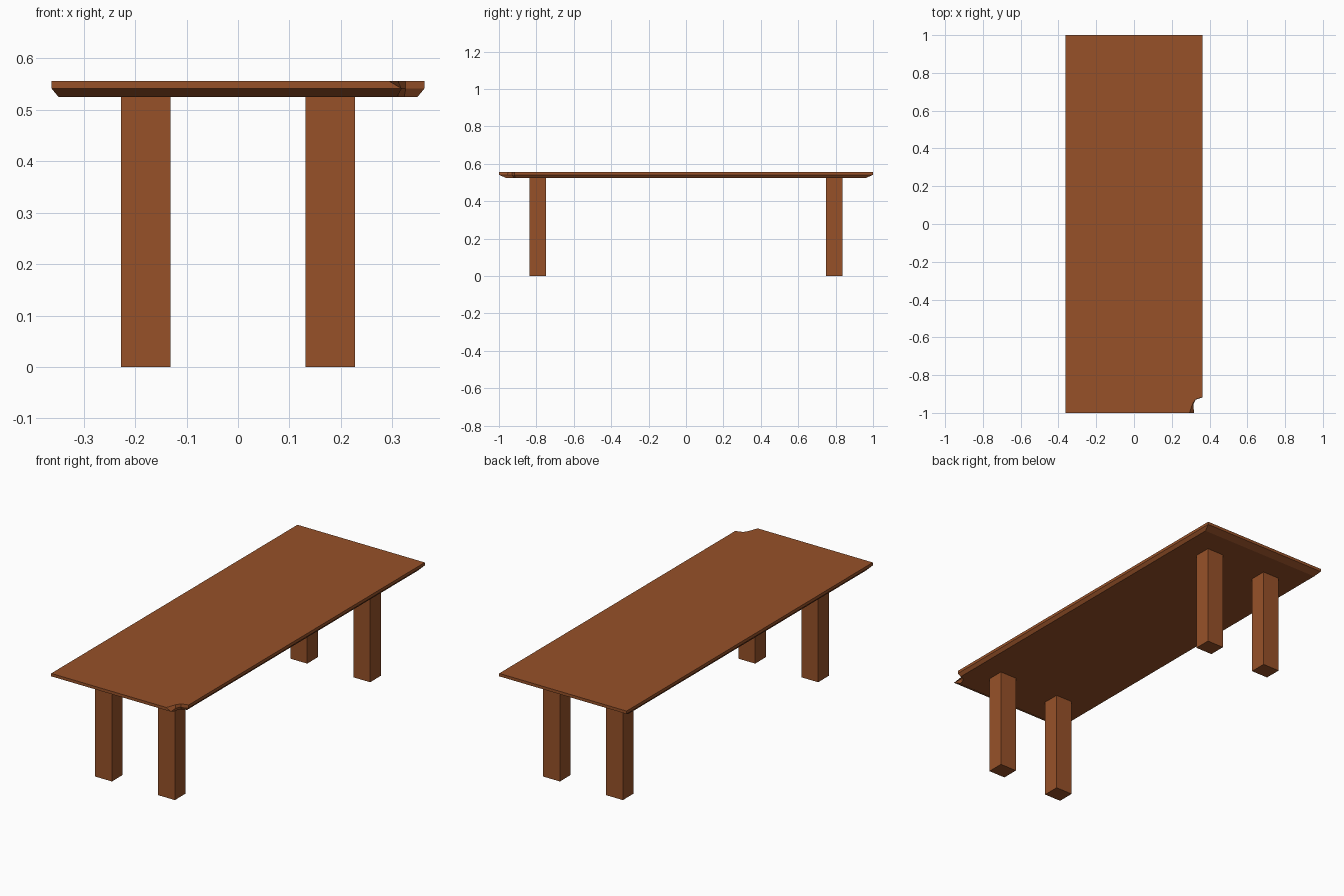
import bpy, bmesh

if "Cube" in bpy.data.objects:
    bpy.data.objects.remove(bpy.data.objects["Cube"])

wood = bpy.data.materials.new("brown_wood")
wood.diffuse_color = (0.31, 0.083, 0.022, 1)
wood.use_nodes = True
wood.node_tree.nodes["Principled BSDF"].inputs["Base Color"].default_value = wood.diffuse_color

HX, HY = 0.362, 1.0           # half size of the table top
Z_BOT, Z_MID, Z_TOP = 0.525, 0.541, 0.556


def finish(bm, name):
    bmesh.ops.recalc_face_normals(bm, faces=bm.faces[:])
    mesh = bpy.data.meshes.new(name)
    bm.to_mesh(mesh)
    bm.free()
    mesh.materials.append(wood)
    obj = bpy.data.objects.new(name, mesh)
    bpy.context.collection.objects.link(obj)
    return obj


# Table top: three stacked outlines (bottom, rim, top), each with the chipped corner
def outline(bm, hx, hy, z, chip):
    corners = [(hx, hy), (-hx, hy), (-hx, -hy)]
    return [bm.verts.new((x, y, z)) for x, y in corners + chip]


bm = bmesh.new()
rings = [
    outline(bm, HX - 0.013, HY - 0.036, Z_BOT,
            [(0.309, -0.964), (0.311, -0.945), (0.323, -0.922), (0.349, -0.912)]),
    outline(bm, HX, HY, Z_MID,
            [(0.318, -1.0), (0.314, -0.955), (0.326, -0.930), (HX, -0.918)]),
    outline(bm, HX, HY, Z_TOP,
            [(0.293, -1.0), (0.311, -0.950), (0.325, -0.929), (HX, -0.917)]),
]
n = len(rings[0])
for low, high in zip(rings, rings[1:]):
    for i in range(n):
        j = (i + 1) % n
        bm.faces.new((low[i], low[j], high[j], high[i]))
bm.faces.new(rings[0][::-1])
bm.faces.new(rings[-1])
finish(bm, "table_top")

# Four square legs
for y_name, sy in (("front", -1), ("back", 1)):
    for x_name, sx in (("left", -1), ("right", 1)):
        bm = bmesh.new()
        bmesh.ops.create_cube(bm, size=1)
        bmesh.ops.scale(bm, verts=bm.verts, vec=(0.096, 0.088, Z_BOT))
        bmesh.ops.translate(bm, verts=bm.verts,
                            vec=(sx * 0.179, sy * 0.793, Z_BOT / 2))
        finish(bm, f"{y_name}_{x_name}_leg")
